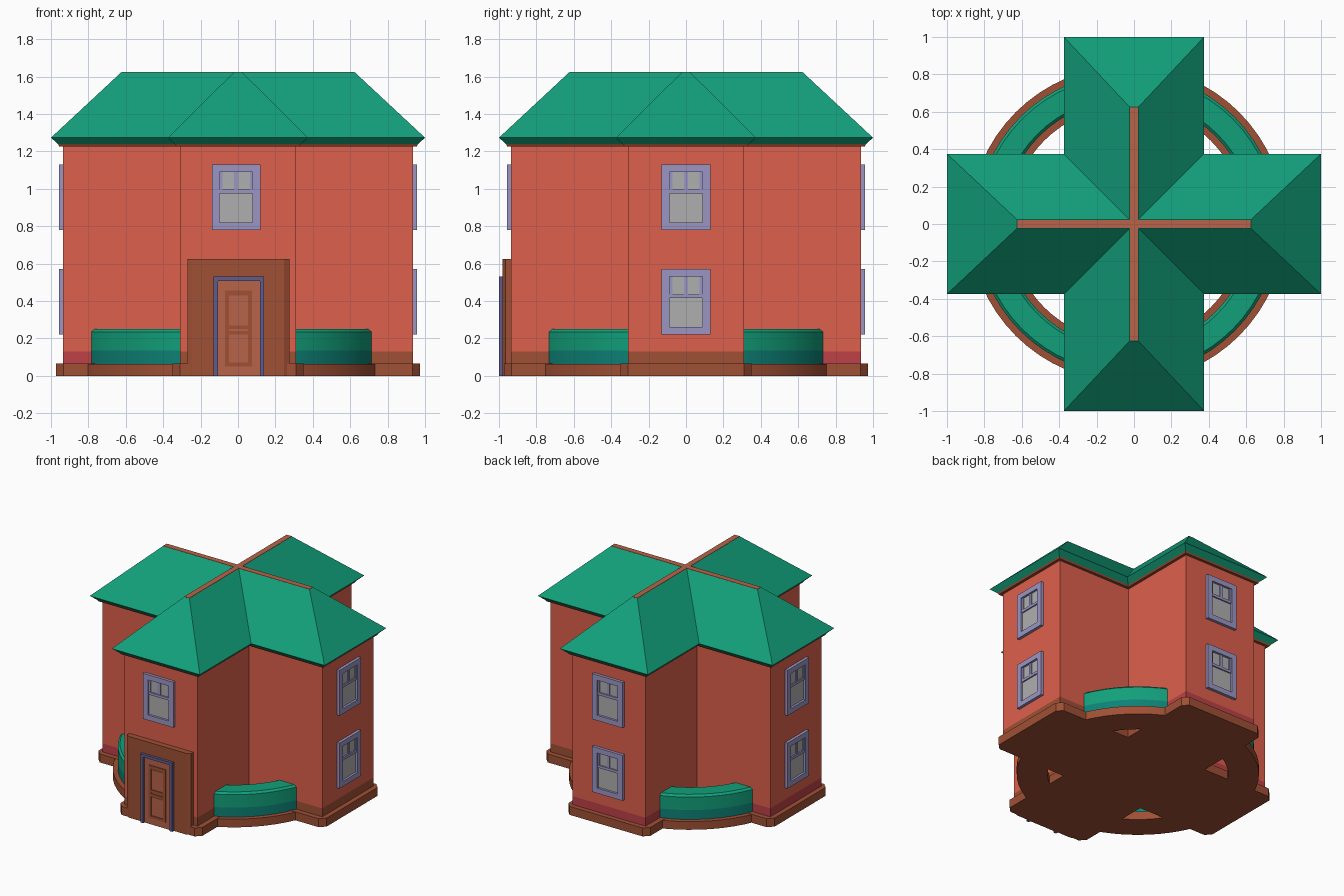
import bpy, bmesh
from math import pi, cos, sin
from mathutils import Matrix

if "Cube" in bpy.data.objects:
    bpy.data.objects.remove(bpy.data.objects["Cube"])


def material(name, r, g, b):
    m = bpy.data.materials.new(name)
    m.diffuse_color = (r, g, b, 1)
    m.use_nodes = True
    m.node_tree.nodes["Principled BSDF"].inputs["Base Color"].default_value = m.diffuse_color
    return m


WALL = material("wall_red", 0.73, 0.117, 0.072)
GREEN = material("roof_green", 0.006, 0.35, 0.195)
TEAL = material("hedge_teal", 0.004, 0.22, 0.18)
BROWN = material("brown", 0.35, 0.08, 0.035)
CRIMSON = material("crimson", 0.51, 0.053, 0.061)
RIDGE = material("ridge_brown", 0.48, 0.127, 0.07)
LILAC = material("lilac", 0.33, 0.305, 0.55)
BLUE = material("door_blue", 0.114, 0.107, 0.26)
GLASS = material("glass_grey", 0.43, 0.43, 0.43)


def finish(name, bm, mat, smooth=False):
    bmesh.ops.recalc_face_normals(bm, faces=bm.faces)
    me = bpy.data.meshes.new(name)
    bm.to_mesh(me)
    bm.free()
    me.materials.append(mat)
    ob = bpy.data.objects.new(name, me)
    bpy.context.collection.objects.link(ob)
    if smooth:
        bpy.ops.object.select_all(action='DESELECT')
        ob.select_set(True)
        bpy.context.view_layer.objects.active = ob
        bpy.ops.object.shade_smooth_by_angle(angle=0.5)
    return ob


def loft(name, rings, mat):
    """Skin between closed rings of (x, y, z) points, with both ends capped."""
    bm = bmesh.new()
    vs = [[bm.verts.new(p) for p in ring] for ring in rings]
    n = len(vs[0])
    for a, b in zip(vs, vs[1:]):
        for i in range(n):
            j = (i + 1) % n
            bm.faces.new((a[i], a[j], b[j], b[i]))
    bm.faces.new(vs[0][::-1])
    bm.faces.new(vs[-1])
    return finish(name, bm, mat)


def cross(length, width, z, chamfer=0):
    """Plus-shaped outline; chamfer cuts the outer corners."""
    if chamfer:
        arm = [(length - chamfer, -width), (length, chamfer - width),
               (length, width - chamfer), (length - chamfer, width), (width, width)]
    else:
        arm = [(length, -width), (length, width), (width, width)]
    pts = []
    for k in range(4):
        c, s = round(cos(k * pi / 2)), round(sin(k * pi / 2))
        pts += [(x * c - y * s, x * s + y * c, z) for x, y in arm]
    return pts


def boxes(name, items, mat, turn=0):
    """Boxes given as (x0, x1, y0, y1, z0, z1), turned about the z axis."""
    bm = bmesh.new()
    for x0, x1, y0, y1, z0, z1 in items:
        m = (Matrix.Rotation(turn, 4, 'Z')
             @ Matrix.Translation(((x0 + x1) / 2, (y0 + y1) / 2, (z0 + z1) / 2))
             @ Matrix.Diagonal((x1 - x0, y1 - y0, z1 - z0, 1)))
        bmesh.ops.create_cube(bm, size=1, matrix=m)
    return finish(name, bm, mat)


def ring(name, profile, mat, cx=-0.035, steps=64):
    """Revolve a closed (radius, z) profile."""
    bm = bmesh.new()
    vs = [[bm.verts.new((cx + r * cos(2 * pi * k / steps), r * sin(2 * pi * k / steps), z))
           for r, z in profile] for k in range(steps)]
    n = len(profile)
    for k in range(steps):
        a, b = vs[k], vs[(k + 1) % steps]
        for i in range(n):
            j = (i + 1) % n
            bm.faces.new((a[i], a[j], b[j], b[i]))
    return finish(name, bm, mat, True)


# Plinth, walls and roof, all on the same cross plan
loft("plinth", [cross(0.972, 0.35, 0, 0.04), cross(0.972, 0.35, 0.065, 0.04)], BROWN)
loft("walls", [cross(0.935, 0.31, 0.13), cross(0.935, 0.31, 1.235)], WALL)
loft("soffit", [cross(0.955, 0.33, 1.226), cross(0.962, 0.337, 1.238)], BROWN)
loft("roof", [cross(0.962, 0.337, 1.238), cross(1.0, 0.375, 1.273),
              cross(0.625, 0.023, 1.622)], GREEN)
loft("ridge_cap", [cross(0.625, 0.023, 1.62), cross(0.623, 0.022, 1.625)], RIDGE)

# Curved terrace ring and the hedges standing on it
ring("terrace_ring", [(0.63, 0), (0.845, 0), (0.845, 0.063), (0.63, 0.063)], BROWN)
ring("hedge_base", [(0.665, 0.055), (0.81, 0.055), (0.81, 0.135), (0.665, 0.135)], TEAL)
ring("hedge_top", [(0.665, 0.135), (0.81, 0.135), (0.81, 0.235), (0.795, 0.25),
                   (0.68, 0.25), (0.665, 0.235)], GREEN)


# Windows, drawn for the front wall and turned to each side
def window(label, turn, z, cx):
    def bars(items):
        return [(cx + a, cx + b, -y, -0.93, z + c, z + d) for a, b, y, c, d in items]
    boxes(label + "_window_casing", bars([
        (-0.13, -0.088, 0.957, 0, 0.35), (0.088, 0.13, 0.957, 0, 0.35),
        (-0.088, 0.088, 0.957, 0, 0.04), (-0.088, 0.088, 0.957, 0.31, 0.35)]), LILAC, turn)
    boxes(label + "_window_sash", bars([
        (-0.088, 0.088, 0.95, 0.195, 0.215), (-0.011, 0.011, 0.947, 0.215, 0.31),
        (-0.088, -0.073, 0.947, 0.215, 0.31), (0.073, 0.088, 0.947, 0.215, 0.31)]), LILAC, turn)
    boxes(label + "_window_glass", bars([(-0.088, 0.088, 0.94, 0.04, 0.31)]), GLASS, turn)


# Base band of each wing, with its windows
for k, (side, band) in enumerate([("front", BROWN), ("right", BROWN),
                                  ("back", CRIMSON), ("left", CRIMSON)]):
    turn = k * pi / 2
    boxes(side + "_base_band", [(-0.31, 0.31, -0.935, -0.31, 0.01, 0.13)], band, turn)
    window(side + "_upper", turn, 0.78, -0.01 if side == "front" else 0)
    if side != "front":
        window(side + "_lower", turn, 0.22, 0)

# Door surround with chamfered front edges
surround = [(-0.27, -0.93), (-0.27, -0.965), (-0.242, -0.98),
            (0.247, -0.98), (0.275, -0.965), (0.275, -0.93)]
loft("door_surround", [[(x, y, z) for x, y in surround] for z in (0, 0.625)], BROWN)

# Door casing, leaf, rails and panels
boxes("door_casing", [(-0.13, -0.108, -1.0, -0.97, 0, 0.53),
                      (0.118, 0.14, -1.0, -0.97, 0, 0.53),
                      (-0.108, 0.118, -1.0, -0.97, 0.508, 0.53)], BLUE)
boxes("door_leaf", [(-0.108, 0.118, -0.983, -0.97, 0, 0.508)], RIDGE)
boxes("door_rails", [(-0.07, -0.048, -0.989, -0.98, 0.05, 0.455),
                     (0.053, 0.075, -0.989, -0.98, 0.05, 0.455),
                     (-0.048, 0.053, -0.989, -0.98, 0.43, 0.455),
                     (-0.048, 0.053, -0.989, -0.98, 0.22, 0.24),
                     (-0.048, 0.053, -0.989, -0.98, 0.25, 0.27),
                     (-0.048, 0.053, -0.989, -0.98, 0.05, 0.07)], BROWN)
boxes("door_panels", [(-0.042, 0.047, -0.986, -0.98, 0.276, 0.424),
                      (-0.042, 0.047, -0.986, -0.98, 0.076, 0.214)], RIDGE)
